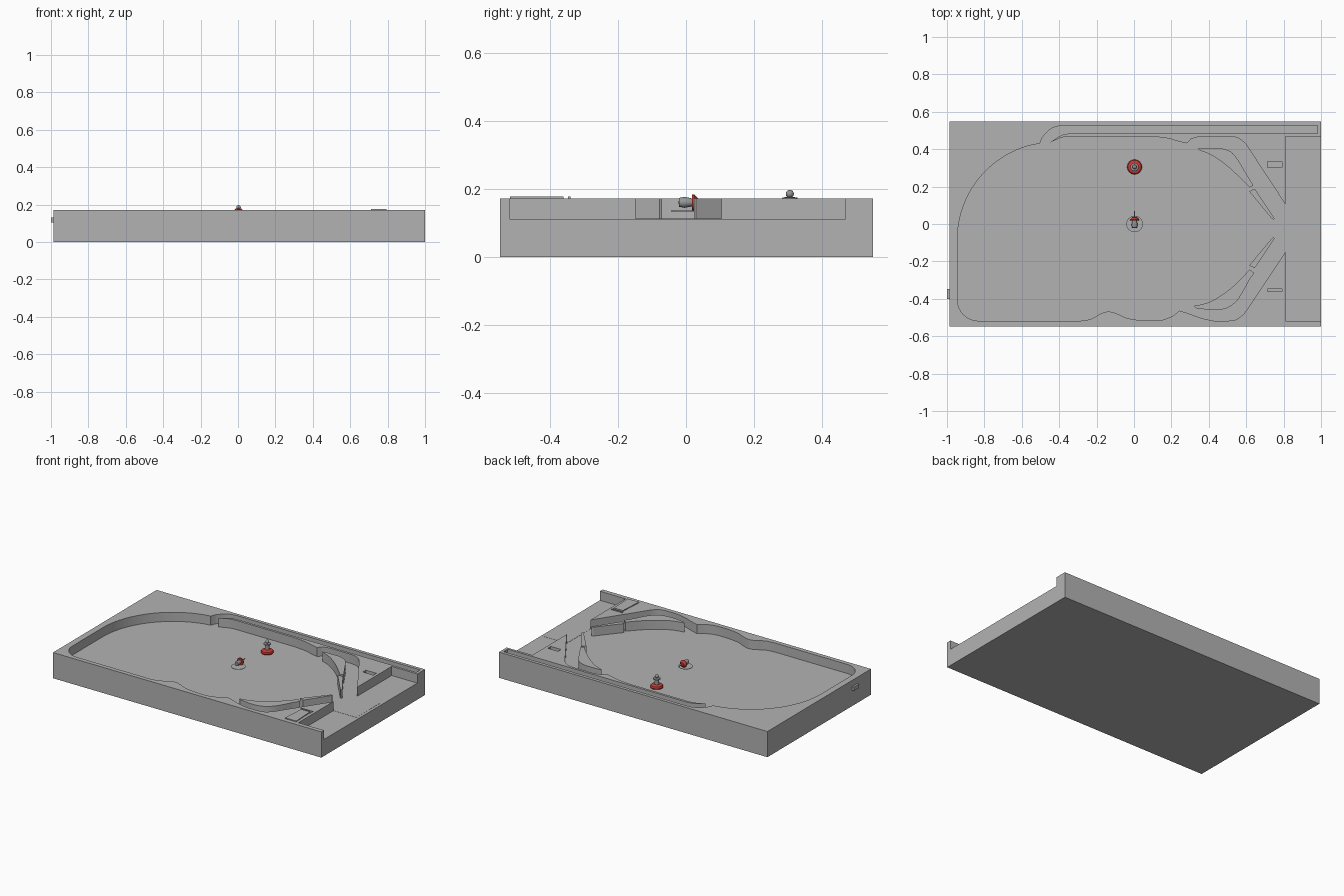
import bpy, bmesh, math
from mathutils import Vector, Matrix

if "Cube" in bpy.data.objects:
    bpy.data.objects.remove(bpy.data.objects["Cube"])

TOP, FLOOR = 0.172, 0.111


def material(name, rgb):
    m = bpy.data.materials.new(name)
    m.diffuse_color = (*rgb, 1)
    m.use_nodes = True
    m.node_tree.nodes["Principled BSDF"].inputs["Base Color"].default_value = m.diffuse_color
    return m


GREY = material("body grey", (0.45, 0.45, 0.45))
RED = material("bumper red", (0.62, 0.04, 0.03))
STEEL = material("steel grey", (0.30, 0.31, 0.31))


def finish(bm, name, mat, smooth=True):
    bmesh.ops.recalc_face_normals(bm, faces=bm.faces)
    me = bpy.data.meshes.new(name)
    bm.to_mesh(me)
    bm.free()
    ob = bpy.data.objects.new(name, me)
    bpy.context.collection.objects.link(ob)
    me.materials.append(mat)
    if smooth:
        shade(ob)
    return ob


def activate(ob):
    bpy.ops.object.select_all(action='DESELECT')
    ob.select_set(True)
    bpy.context.view_layer.objects.active = ob


def shade(ob):
    activate(ob)
    bpy.ops.object.shade_smooth_by_angle(angle=math.radians(30))


def prism(name, pts, z0, z1, mat, smooth=True):
    bm = bmesh.new()
    f = bm.faces.new([bm.verts.new((x, y, z0)) for x, y in pts])
    r = bmesh.ops.extrude_face_region(bm, geom=[f])
    bmesh.ops.translate(bm, vec=(0, 0, z1 - z0),
                        verts=[v for v in r['geom'] if isinstance(v, bmesh.types.BMVert)])
    return finish(bm, name, mat, smooth)


def box(name, x0, x1, y0, y1, z0, z1, mat):
    return prism(name, [(x0, y0), (x1, y0), (x1, y1), (x0, y1)], z0, z1, mat, False)


def curve(pts, n=5):
    """Catmull-Rom curve through the points."""
    p = [Vector(q) for q in pts]
    p = [p[0]] + p + [p[-1]]
    out = []
    for a, b, c, d in zip(p, p[1:], p[2:], p[3:]):
        for i in range(n):
            t = i / n
            v = 0.5 * (2 * b + (c - a) * t + (2 * a - 5 * b + 4 * c - d) * t * t
                       + (3 * b - a - 3 * c + d) * t ** 3)
            out.append((v.x, v.y))
    return out + [tuple(pts[-1])]


def arc(cx, cy, r, a0, a1, n):
    return [(cx + r * math.cos(math.radians(a0 + (a1 - a0) * i / n)),
             cy + r * math.sin(math.radians(a0 + (a1 - a0) * i / n))) for i in range(n + 1)]


def lathe(name, profile, mat, matrix, n=16):
    """Spin (radius, height) points about z, then place with matrix."""
    bm = bmesh.new()
    vs = [bm.verts.new((r, 0, z)) for r, z in profile]
    es = [bm.edges.new(e) for e in zip(vs, vs[1:])]
    bmesh.ops.spin(bm, geom=vs + es, cent=(0, 0, 0), axis=(0, 0, 1), angle=2 * math.pi, steps=n)
    bmesh.ops.remove_doubles(bm, verts=bm.verts, dist=1e-5)
    bm.transform(matrix)
    return finish(bm, name, mat)


# Table body with the playfield, ball lane and open end carved out
body = box("table_body", -0.987, 1.0, -0.547, 0.549, 0, TOP, GREY)
cavity = [(1.05, -0.518), (0.81, -0.518), (0.81, -0.149)]
cavity += curve([(0.618, -0.436), (0.585, -0.482), (0.545, -0.511), (0.5, -0.518)])
cavity += curve([(0.43, -0.518), (0.36, -0.503), (0.29, -0.478), (0.243, -0.463)])
cavity += curve([(0.21, -0.49), (0.15, -0.513), (0.06, -0.516), (-0.03, -0.505),
                 (-0.09, -0.48), (-0.136, -0.468), (-0.18, -0.48), (-0.23, -0.508), (-0.29, -0.518)])
cavity += arc(-0.832, -0.406, 0.112, 270, 180, 8)
cavity += arc(-0.424, -0.083, 0.52, 180, 103.8, 24)
cavity += [(-0.503, 0.43)]
cavity += curve([(-0.49, 0.463), (-0.452, 0.503), (-0.41, 0.522), (-0.356, 0.527)])
cavity += [(0.981, 0.527), (0.981, 0.484)]
cavity += curve([(-0.345, 0.484), (-0.39, 0.474), (-0.45, 0.436)])
cavity += curve([(-0.42, 0.449), (-0.38, 0.464), (-0.335, 0.468)])
cavity += curve([(0.08, 0.468), (0.17, 0.46), (0.24, 0.441), (0.283, 0.431)])
cavity += curve([(0.305, 0.455), (0.35, 0.468)])
cavity += curve([(0.51, 0.468), (0.555, 0.46), (0.596, 0.43)])
cavity += [(0.81, 0.104), (0.81, 0.468), (1.05, 0.468)]
cutters = [prism("cavity_cutter", cavity, FLOOR, 0.3, GREY, False),
           box("slot_cutter_back", 0.713, 0.79, 0.302, 0.334, 0.14, 0.3, GREY),
           box("slot_cutter_front", 0.713, 0.79, -0.362, -0.345, 0.14, 0.3, GREY)]
for c in cutters:
    c.hide_render = True
    m = body.modifiers.new("carve", 'BOOLEAN')
    m.operation, m.solver, m.object = 'DIFFERENCE', 'EXACT', c
    activate(body)
    bpy.ops.object.modifier_apply(modifier=m.name)
for c in cutters:
    bpy.data.objects.remove(c)
shade(body)

# Thin drain floor at the open end
box("drain_plate", 0.81, 0.981, -0.149, 0.104, FLOOR - 0.002, FLOOR + 0.001, GREY)

# Guide islands beside the flippers
prism("guide_back", curve([(0.342, 0.403), (0.41, 0.405), (0.468, 0.404), (0.52, 0.385), (0.555, 0.345)])
      + [(0.638, 0.206), (0.618, 0.195)]
      + curve([(0.6, 0.213), (0.51, 0.30), (0.42, 0.365), (0.348, 0.395)]), FLOOR, TOP, GREY)
prism("guide_front", curve([(0.318, -0.438), (0.39, -0.422), (0.457, -0.388), (0.54, -0.325), (0.618, -0.243)])
      + [(0.643, -0.262)]
      + curve([(0.618, -0.297), (0.575, -0.375), (0.543, -0.418), (0.49, -0.452),
               (0.42, -0.46), (0.33, -0.45)]), FLOOR, TOP, GREY)

# Flippers, mirrored about the centre line of the drain
for name, s in (("flipper_back", 1), ("flipper_front", -1)):
    pts = [(0.616, 0.222), (0.645, 0.236), (0.752, 0.078), (0.748, 0.071), (0.738, 0.075)]
    prism(name, [(x, -0.024 + s * (y - 0.024 + 0.0)) for x, y in pts], FLOOR, TOP - 0.001, GREY, False)

# Feeder tongue on the front ledge and tab on the left end
prism("feeder_tongue", [(0.71, -0.517), (0.793, -0.517), (0.786, -0.36), (0.72, -0.36)],
      TOP - 0.01, 0.178, GREY, False)
box("feeder_rim", 0.711, 0.792, -0.347, -0.34, TOP - 0.01, 0.177, GREY)
box("end_tab", -1.0, -0.98, -0.402, -0.347, 0.105, 0.13, GREY)

# Standing bumper: red base, steel post with cap and ball
up = Matrix.Translation((0.003, 0.305, 0))
lathe("bumper_base", [(0, FLOOR), (0.038, FLOOR), (0.04, 0.118), (0.036, 0.127), (0.018, 0.133), (0, 0.133)], RED, up)
lathe("bumper_post", [(0, 0.13), (0.014, 0.13), (0.012, 0.162), (0.023, 0.167), (0.022, 0.174),
                      (0.009, 0.176), (0, 0.176)], STEEL, up)
ball = [(0.012 * math.sin(math.pi * i / 8), 0.185 - 0.012 * math.cos(math.pi * i / 8)) for i in range(9)]
lathe("bumper_ball", ball, STEEL, up)

# Centre spinner lying along y above a thin disc
lathe("spinner_disc", [(0, 0.133), (0.044, 0.133), (0.044, 0.1355), (0, 0.1355)], GREY,
      Matrix.Translation((0.003, 0, 0)), 32)
lie = Matrix.Translation((0.003, 0, 0.16)) @ Matrix.Rotation(math.radians(-90), 4, 'X')
lathe("spinner_body", [(0, -0.022), (0.013, -0.02), (0.016, -0.005), (0.013, 0.012), (0.010, 0.022), (0, 0.022)],
      STEEL, lie)
lathe("spinner_flange", [(0, 0.018), (0.023, 0.018), (0.024, 0.024), (0.012, 0.036), (0, 0.038)], RED, lie)
lathe("spinner_pin", [(0, 0.03), (0.003, 0.03), (0.003, 0.07), (0, 0.07)], STEEL, lie, 8)
